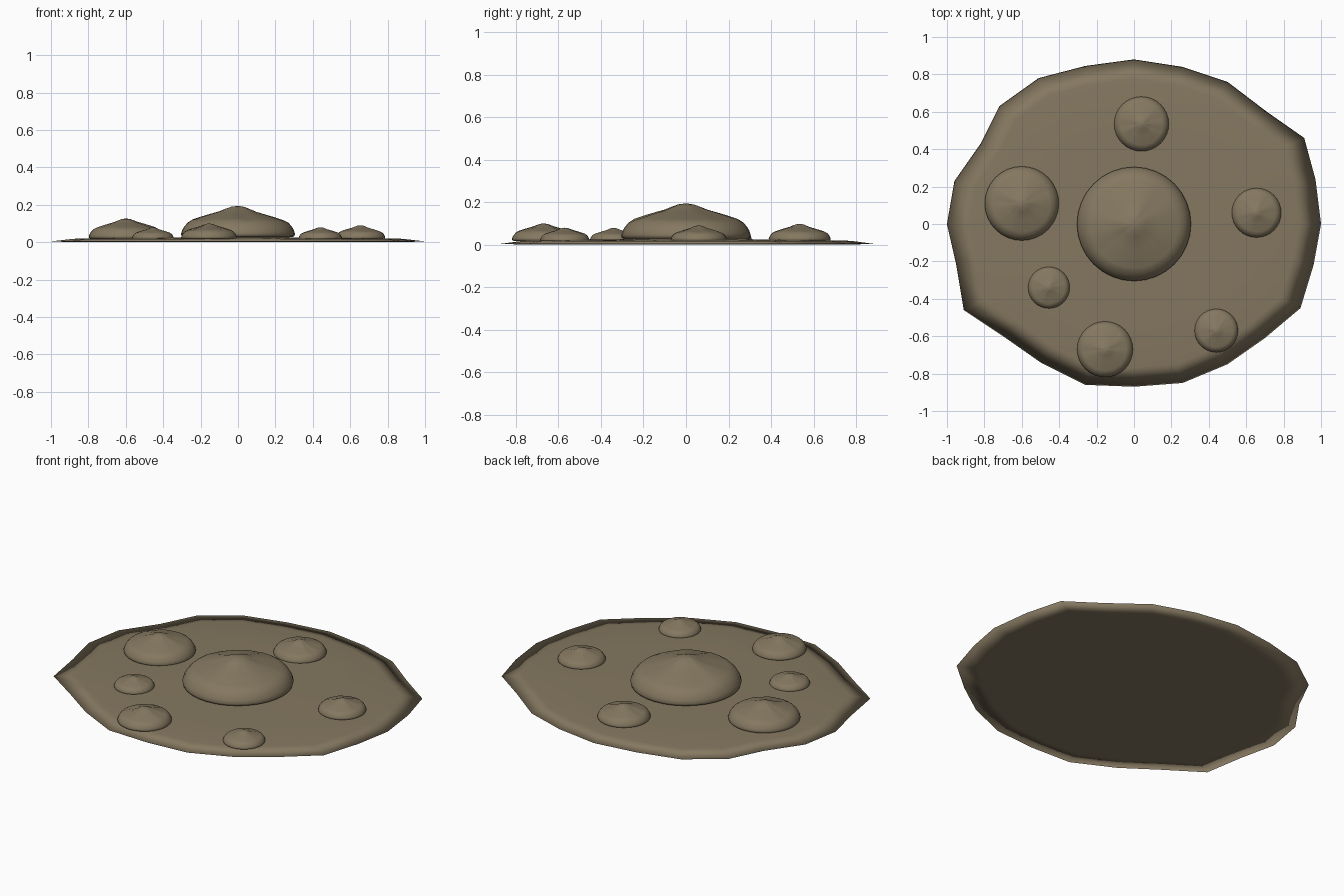
import bpy
import bmesh
import random
from math import cos, sin, tau

random.seed(4)
cube = bpy.data.objects.get("Cube")
if cube:
    bpy.data.objects.remove(cube)

mud = bpy.data.materials.new("dry_mud")
mud.use_nodes = True
mud.diffuse_color = (0.235, 0.188, 0.118, 1)
bsdf = next(n for n in mud.node_tree.nodes if n.type == 'BSDF_PRINCIPLED')
bsdf.inputs["Base Color"].default_value = mud.diffuse_color
bsdf.inputs["Roughness"].default_value = 0.9


def loft(name, rings, bottom, top):
    """Skin a stack of closed rings and fan both ends to a centre point."""
    bm = bmesh.new()
    loops = [[bm.verts.new(p) for p in ring] for ring in rings]
    low, high = bm.verts.new(bottom), bm.verts.new(top)
    n = len(loops[0])
    for i in range(n):
        j = (i + 1) % n
        for a, b in zip(loops, loops[1:]):
            bm.faces.new((a[i], a[j], b[j], b[i]))
        bm.faces.new((low, loops[0][j], loops[0][i]))
        bm.faces.new((loops[-1][i], loops[-1][j], high))
    bmesh.ops.recalc_face_normals(bm, faces=bm.faces)
    mesh = bpy.data.meshes.new(name)
    bm.to_mesh(mesh)
    bm.free()
    mesh.materials.append(mud)
    mesh.shade_smooth()
    obj = bpy.data.objects.new(name, mesh)
    bpy.context.collection.objects.link(obj)
    return obj


# Ground slab: irregular outline tapering to a thin rim
outline = [(1, 0), (.97, .24), (.91, .46), (.71, .60), (.50, .76), (.26, .84),
           (0, .88), (-.26, .845), (-.51, .78), (-.72, .63), (-.82, .43), (-.96, .23),
           (-1, 0), (-.95, -.22), (-.91, -.46), (-.70, -.60), (-.50, -.74), (-.26, -.86),
           (0, -.87), (.26, -.85), (.50, -.75), (.70, -.61), (.89, -.45), (.96, -.22)]
slab_profile = [(.88, 0), (1, .004), (.88, .018), (.6, .022), (.3, .026)]
loft("ground_slab", [[(x * s, y * s, z) for x, y in outline] for s, z in slab_profile],
     (0, 0, 0), (0, 0, .028))

# Dome cross-section: radius, height and crown ripple, for a dome of radius 1
dome_profile = [(.95, 0, 0), (.99, .02, 0), (1, .06, 0), (.98, .12, 0), (.94, .19, 0),
                (.88, .255, 0), (.80, .30, .012), (.77, .31, .012), (.62, .36, .012),
                (.45, .41, .012), (.33, .445, .01), (.22, .49, .008), (.12, .53, .003)]
SIDES = 32


def dome(name, x, y, z, radius):
    ripple = [random.uniform(-1, 1) for _ in range(SIDES)]
    rings = []
    for r, h, wave in dome_profile:
        rings.append([(radius * r * cos(tau * i / SIDES), radius * r * sin(tau * i / SIDES),
                       radius * (h + wave * ripple[i])) for i in range(SIDES)])
    obj = loft(name, rings, (0, 0, 0), (0, 0, radius * .548))
    obj.location = (x, y, z)


# Central mound and the smaller ones around it
dome("central_dome", 0, 0, .027, .305)
dome("left_large_dome", -.6, .11, .018, .198)
dome("back_dome", .04, .535, .018, .146)
dome("right_dome", .655, .06, .018, .132)
dome("front_right_dome", .44, -.57, .016, .116)
dome("front_left_dome", -.155, -.67, .018, .149)
dome("small_left_dome", -.455, -.34, .018, .111)
